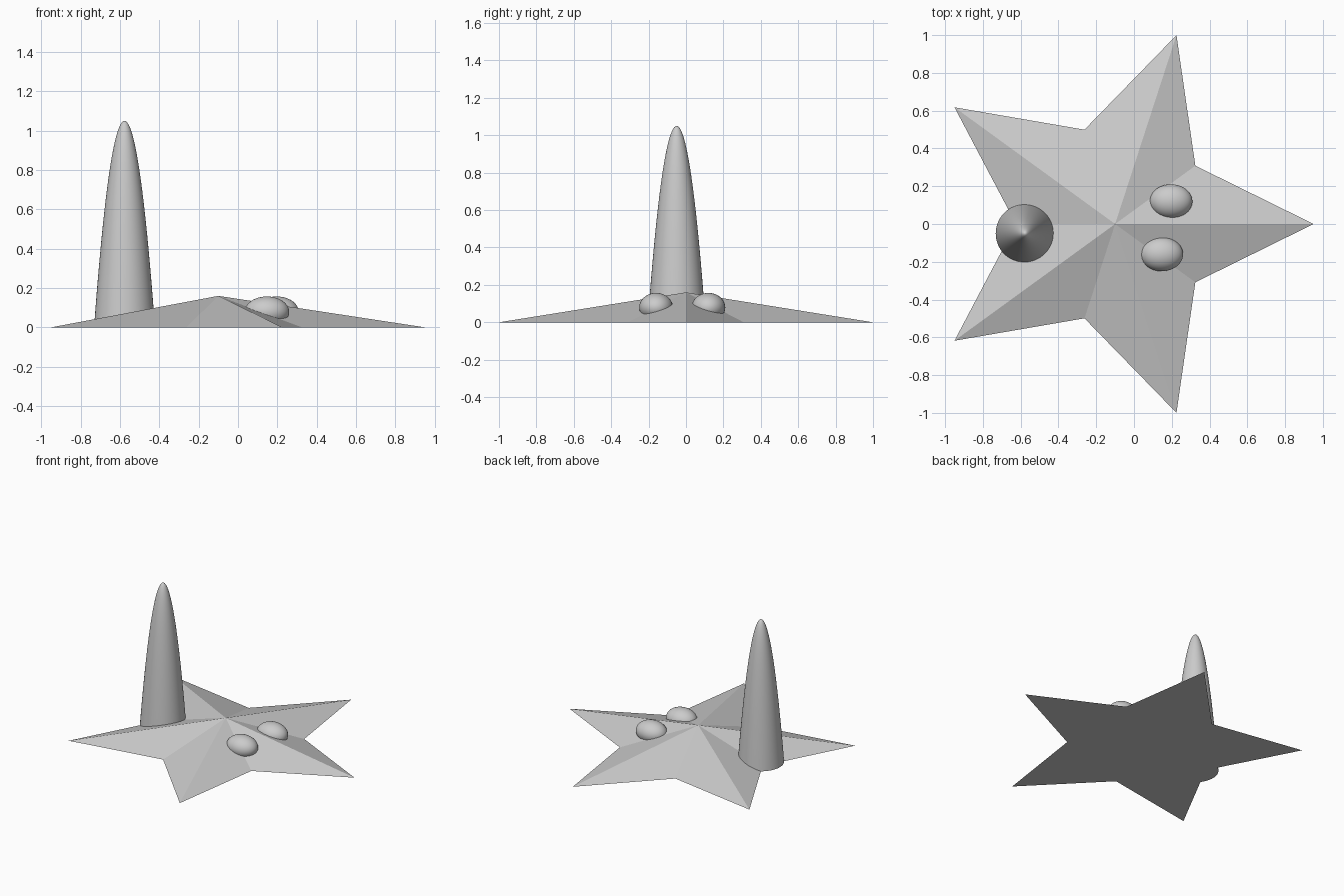
import bpy, bmesh, math
from mathutils import Matrix

cube = bpy.data.objects.get("Cube")
if cube:
    bpy.data.objects.remove(cube, do_unlink=True)

grey = bpy.data.materials.new("plain_grey")
grey.use_nodes = True
grey.diffuse_color = (0.6, 0.6, 0.6, 1)
grey.node_tree.nodes["Principled BSDF"].inputs["Base Color"].default_value = grey.diffuse_color


def make_object(name, bm, smooth=False):
    bmesh.ops.recalc_face_normals(bm, faces=bm.faces)
    mesh = bpy.data.meshes.new(name)
    bm.to_mesh(mesh)
    bm.free()
    mesh.materials.append(grey)
    obj = bpy.data.objects.new(name, mesh)
    bpy.context.collection.objects.link(obj)
    if smooth:
        bpy.ops.object.select_all(action="DESELECT")
        obj.select_set(True)
        bpy.context.view_layer.objects.active = obj
        bpy.ops.object.shade_smooth_by_angle(angle=math.radians(40))
    return obj


# Five-pointed star: flat underside rising to a central peak
CENTRE_X, TIP, NOTCH, PEAK = -0.1, 1.051, 0.525, 0.16
bm = bmesh.new()
rim = []
for i in range(10):
    radius = NOTCH if i % 2 else TIP
    angle = i * math.pi / 5
    rim.append(bm.verts.new((CENTRE_X + radius * math.cos(angle), radius * math.sin(angle), 0)))
peak = bm.verts.new((CENTRE_X, 0, PEAK))
bm.faces.new(rim)
for i, corner in enumerate(rim):
    bm.faces.new((corner, rim[(i + 1) % 10], peak))
make_object("star_base", bm)

# Tall spire: a parabola spun around its own axis, closed underneath
HEIGHT, RADIUS, RINGS, SIDES = 1.05, 0.155, 24, 64
bm = bmesh.new()
profile = []
for i in range(RINGS + 1):
    t = i / RINGS
    profile.append(bm.verts.new((RADIUS * t, 0, HEIGHT * (1 - t * t))))
profile.append(bm.verts.new((0, 0, 0)))
edges = [bm.edges.new(pair) for pair in zip(profile, profile[1:])]
bmesh.ops.spin(bm, geom=profile + edges, cent=(0, 0, 0), axis=(0, 0, 1),
               angle=math.tau, steps=SIDES)
bmesh.ops.remove_doubles(bm, verts=bm.verts, dist=0.0001)
bmesh.ops.translate(bm, verts=bm.verts, vec=(-0.577, -0.05, 0))
make_object("spire", bm, smooth=True)

# Two oval bumps half sunk into the star
for name, x, y in (("back_bump", 0.196, 0.12), ("front_bump", 0.147, -0.16)):
    bm = bmesh.new()
    shape = Matrix.Translation((x, y, 0.079)) @ Matrix.Diagonal((0.113, 0.09, 0.078, 1))
    bmesh.ops.create_uvsphere(bm, u_segments=48, v_segments=24, radius=1, matrix=shape)
    make_object(name, bm, smooth=True)
